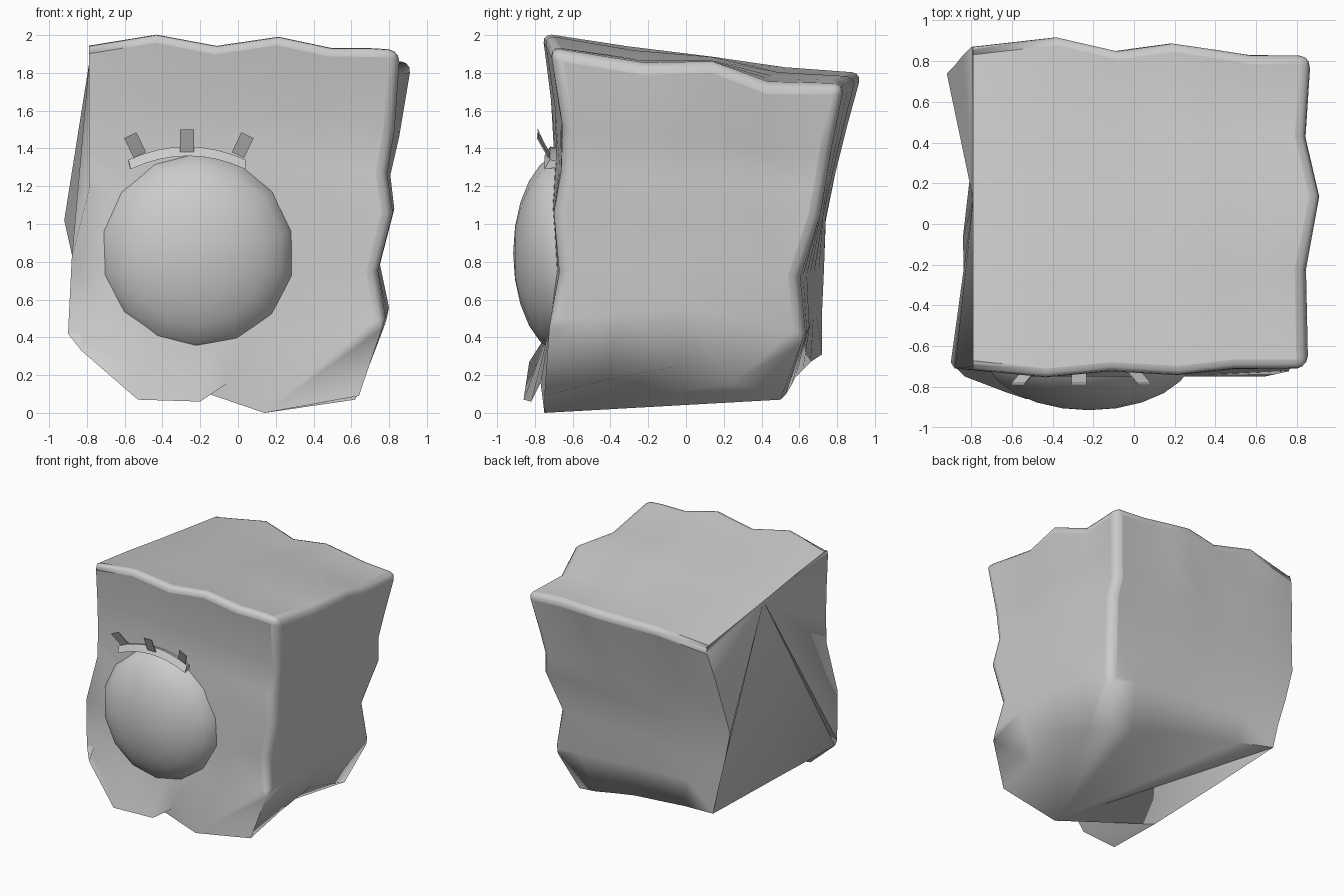
import bpy, bmesh, math
from mathutils import Vector

if "Cube" in bpy.data.objects:
    bpy.data.objects.remove(bpy.data.objects["Cube"])

grey = bpy.data.materials.new("stone_grey")
grey.use_nodes = True
COLOUR = (0.6, 0.6, 0.6, 1)
grey.diffuse_color = COLOUR
grey.node_tree.nodes["Principled BSDF"].inputs["Base Color"].default_value = COLOUR


def make_object(name, bm, angle=60):
    mesh = bpy.data.meshes.new(name)
    bm.to_mesh(mesh)
    bm.free()
    mesh.materials.append(grey)
    obj = bpy.data.objects.new(name, mesh)
    bpy.context.collection.objects.link(obj)
    bpy.ops.object.select_all(action="DESELECT")
    obj.select_set(True)
    bpy.context.view_layer.objects.active = obj
    bpy.ops.object.shade_smooth_by_angle(angle=math.radians(angle), keep_sharp_edges=True)
    return obj


def points(*coords):
    return [Vector(c) for c in coords]


def patch(bm, top, bottom, left, right, fade=3):
    """Surface between left and right curves; the rim waves fade out towards the middle."""
    n, m = len(top) - 1, len(left) - 1
    grid = []
    for j in range(m + 1):
        v = j / m
        row = []
        for i in range(n + 1):
            u = i / n
            wave_top = top[i] - top[0].lerp(top[-1], u)
            wave_low = bottom[i] - bottom[0].lerp(bottom[-1], u)
            p = left[j].lerp(right[j], u) + wave_top * (1 - v) ** fade + wave_low * v ** fade
            row.append(bm.verts.new(p))
        grid.append(row)
    for a, b in zip(grid, grid[1:]):
        for i in range(n):
            bm.faces.new((a[i], b[i], b[i + 1], a[i + 1]))


def fan(bm, hub, rim):
    for a, b in zip(rim, rim[1:]):
        bm.faces.new([bm.verts.new(p) for p in (hub, b, a)])


# Upright corner curves, top to bottom
front_left = points((-.79, -.72, 1.95), (-.79, -.7, 1.65), (-.79, -.69, 1.4), (-.79, -.7, 1.18),
                    (-.88, -.71, .82), (-.9, -.68, .42), (-.83, -.75, .33))
front_right = points((.86, -.72, 1.93), (.83, -.65, 1.5), (.79, -.66, 1.27), (.82, -.7, 1.06),
                     (.74, -.67, .75), (.78, -.72, .5), (.64, -.75, .09))
back_right = points((.88, .84, 1.74), (.82, .77, 1.4), (.79, .74, 1.22), (.81, .71, 1.05),
                    (.73, .6, .72), (.76, .63, .42), (.62, .5, .07))
back_left = points((-.79, .88, 1.74), (-.84, .83, 1.5), (-.88, .78, 1.25), (-.92, .74, 1.02),
                   (-.86, .73, .75), (-.8, .72, .53), (-.75, .72, .31))

# Top rim curves
top_front = points(front_left[0], (-.43, -.76, 2.01), (-.11, -.73, 1.95), (.22, -.75, 2),
                   (.5, -.72, 1.94), (.7, -.72, 1.94), front_right[0])
top_right = points(front_right[0], (.85, -.22, 1.85), (.92, .14, 1.86), (.85, .43, 1.75), back_right[0])
top_back = points(back_left[0], (-.37, .93, 1.8), (-.07, .86, 1.76), (.2, .9, 1.78),
                  (.4, .87, 1.77), (.58, .84, 1.76), back_right[0])
top_left = points(front_left[0], (-.79, -.3, 1.9), (-.79, .12, 1.84), (-.79, .5, 1.79), back_left[0])

# Ragged lower rim curves
low_front = points(front_left[-1], (-.62, -.83, .27), (-.53, -.86, .07), (-.2, -.82, .06),
                   (-.05, -.77, .16), (.14, -.75, 0), front_right[-1])
low_right = points(front_right[-1], (.66, -.4, .18), (.68, -.03, .25), (.66, .25, .16), back_right[-1])
low_back = points(back_left[-1], (-.45, .66, .27), (-.2, .62, .23), (.06, .58, .19),
                  (.25, .56, .15), (.45, .53, .1), back_right[-1])
low_left = points(back_left[-1], (-.84, -.06, .36), front_left[-1])

# Stone body: front, right, back and top
bm = bmesh.new()
patch(bm, top_front, low_front, front_left, front_right)
patch(bm, top_right, low_right, front_right, back_right)
patch(bm, top_back[::-1], low_back[::-1], back_right, back_left)
patch(bm, top_back, top_front, top_left[::-1], top_right[::-1], fade=1.5)

# Broken left side, fanned from a point on the top rim
peak = top_left[2]
fan(bm, peak, top_left[3:] + back_left[1:] + low_left[1:] + front_left[-2::-1] + top_left[1:2])

# Underside: a large sloping break, and the flap hanging at the front
keel = low_front[5]
fan(bm, keel, low_right + low_back[-2::-1] + low_left[1:])
fan(bm, low_front[0], low_front[1:6])
bmesh.ops.remove_doubles(bm, verts=bm.verts, dist=0.001)
bmesh.ops.recalc_face_normals(bm, faces=bm.faces)


def edges_on(curve):
    return [e for e in bm.edges
            if all(any((v.co - p).length < .002 for p in curve) for v in e.verts)]


# Soft rounding on the worn edges, tapering towards the hard broken side
weight = bm.edges.layers.float.new("bevel_weight_edge")
for curve in (front_right[:-1], back_right[:-1], top_front, top_right, top_back):
    for e in edges_on(curve):
        e[weight] = .3 if min(v.co.x for v in e.verts) < -.7 else 1
for curve in ([peak] + back_left[3:4], back_left[3:], [keel, back_left[-1]]):
    for e in edges_on(curve):
        e.smooth = False
body = make_object("stone_body", bm, 75)
bevel = body.modifiers.new("worn_edges", "BEVEL")
bevel.limit_method = "WEIGHT"
bevel.width = 0.06
bevel.segments = 3

# Bulging eye
bm = bmesh.new()
bmesh.ops.create_uvsphere(bm, u_segments=14, v_segments=12, radius=1)
for v in bm.verts:
    x, y, z = v.co
    v.co = (-.22 + .53 * x, -.63 + .285 * z, .845 + .54 * y)
bmesh.ops.recalc_face_normals(bm, faces=bm.faces)
make_object("eye", bm)

# Upper eyelid strip
bm = bmesh.new()
rows = []
for i in range(9):
    t = i / 4 - 1
    x, z = -.27 + .31 * t, 1.41 - .07 * t * t
    rows.append([bm.verts.new(p) for p in ((x, -.72, z), (x * .98, -.75, z - .05), (x, -.6, z - .03))])
for a, b in zip(rows, rows[1:]):
    for k in range(3):
        bm.faces.new((a[k], a[k - 1], b[k - 1], b[k]))
bm.faces.new(rows[0])
bm.faces.new(rows[-1])
bmesh.ops.recalc_face_normals(bm, faces=bm.faces)
make_object("eyelid", bm, 40)

# Three flat lashes
for name, x, lean in (("right_lash", -.52, -.05), ("middle_lash", -.27, 0), ("left_lash", 0, .05)):
    rise = .13 - abs(lean) * .6
    foot, tip = Vector((x, -.73, 1.365)), Vector((x + lean, -.79, 1.37 + rise))
    side = (tip - foot).cross(Vector((0, 1, 0))).normalized() * .036
    bm = bmesh.new()
    front = bm.faces.new([bm.verts.new(p) for p in (foot - side, foot + side, tip + side, tip - side)])
    solid = bmesh.ops.extrude_face_region(bm, geom=[front])
    for v in solid["geom"]:
        if isinstance(v, bmesh.types.BMVert):
            v.co.y += .008
    bmesh.ops.recalc_face_normals(bm, faces=bm.faces)
    make_object(name, bm, 30)
